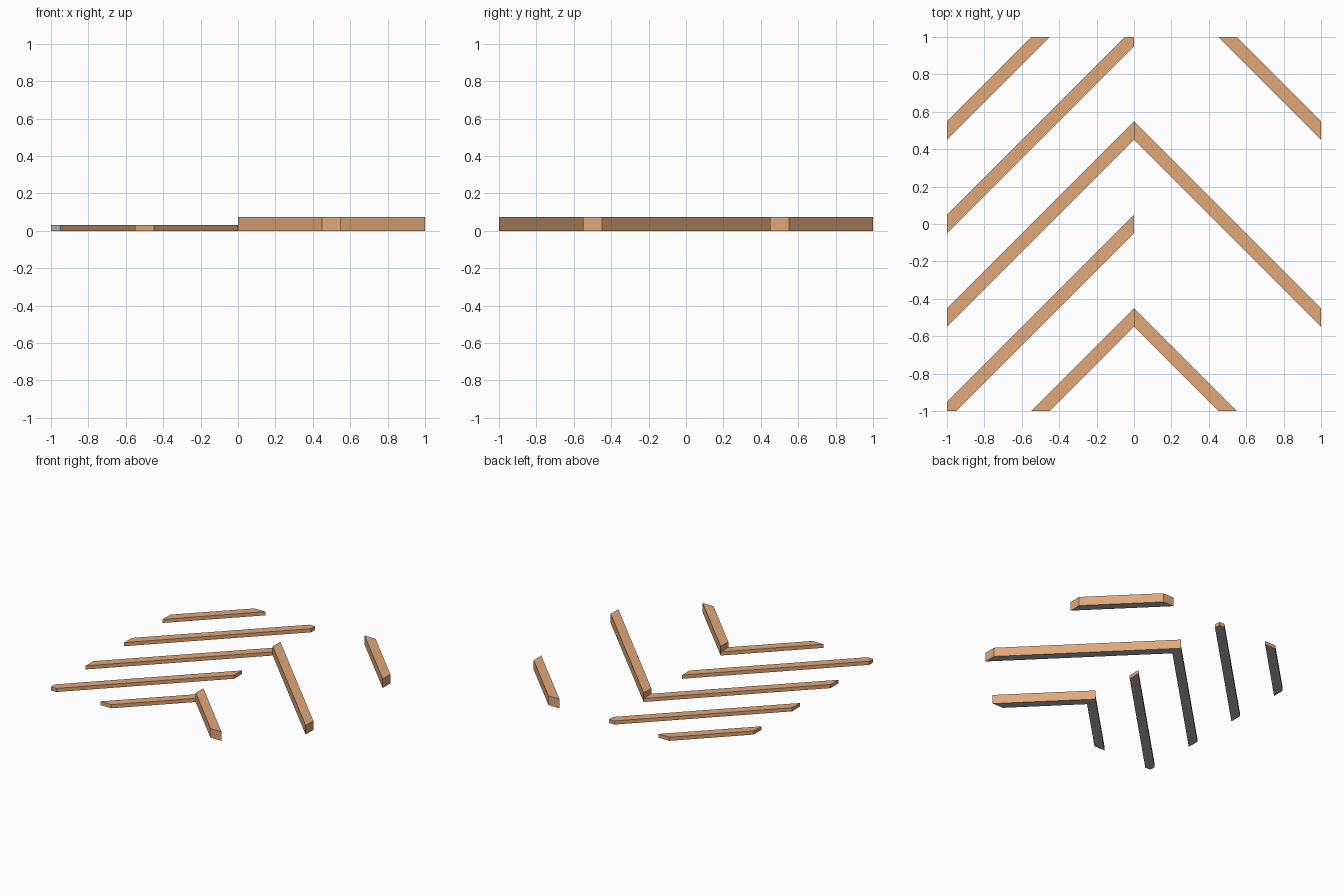
import bpy, bmesh
from mathutils import Vector

if "Cube" in bpy.data.objects:
    bpy.data.objects.remove(bpy.data.objects["Cube"])


def material(name, rgb):
    m = bpy.data.materials.new(name)
    m.diffuse_color = (*rgb, 1)
    m.use_nodes = True
    m.node_tree.nodes["Principled BSDF"].inputs["Base Color"].default_value = m.diffuse_color
    return m


wood = material("tan wood", (0.745, 0.392, 0.195))
grey = material("grey underside", (0.43, 0.43, 0.43))


def bar(name, side, offset, height, half=0.05):
    """Diagonal bar on one half of the square, y = offset - |x|, clipped at y = +-1."""
    bm = bmesh.new()
    outline = [(0, offset - half), (side, offset - 1 - half),
               (side, offset - 1 + half), (0, offset + half)]
    bm.faces.new([bm.verts.new((x, y, 0)) for x, y in outline])
    for s in (-1, 1):
        bmesh.ops.bisect_plane(bm, geom=bm.verts[:] + bm.edges[:] + bm.faces[:],
                               plane_co=(0, s, 0), plane_no=(0, s, 0), clear_outer=True)
    bm.faces.ensure_lookup_table()
    pts = [v.co.copy() for v in bm.faces[0].verts]
    bm.clear()
    # prism from the clipped outline
    low = [bm.verts.new(p) for p in pts]
    top = [bm.verts.new(p + Vector((0, 0, height))) for p in pts]
    bm.faces.new(low[::-1])
    bm.faces.new(top)
    n = len(pts)
    for i in range(n):
        j = (i + 1) % n
        bm.faces.new((low[i], low[j], top[j], top[i]))
    bmesh.ops.recalc_face_normals(bm, faces=bm.faces[:])
    bm.normal_update()
    # grey underside and the small cut tip at the front left corner
    for f in bm.faces:
        c = f.calc_center_median()
        tip = f.normal.y < -0.9 and c.x < -0.9
        f.material_index = 1 if f.normal.z < -0.5 or tip else 0
    me = bpy.data.meshes.new(name)
    bm.to_mesh(me)
    bm.free()
    me.materials.append(wood)
    me.materials.append(grey)
    bpy.context.collection.objects.link(bpy.data.objects.new(name, me))


# low closely spaced bars on the left
for i, c in enumerate((-0.5, 0, 0.5, 1, 1.5)):
    bar(f"left_bar_{i + 1}", -1, c, 0.03)

# tall widely spaced bars on the right
for i, c in enumerate((-0.5, 0.5, 1.5)):
    bar(f"right_bar_{i + 1}", 1, c, 0.075)
